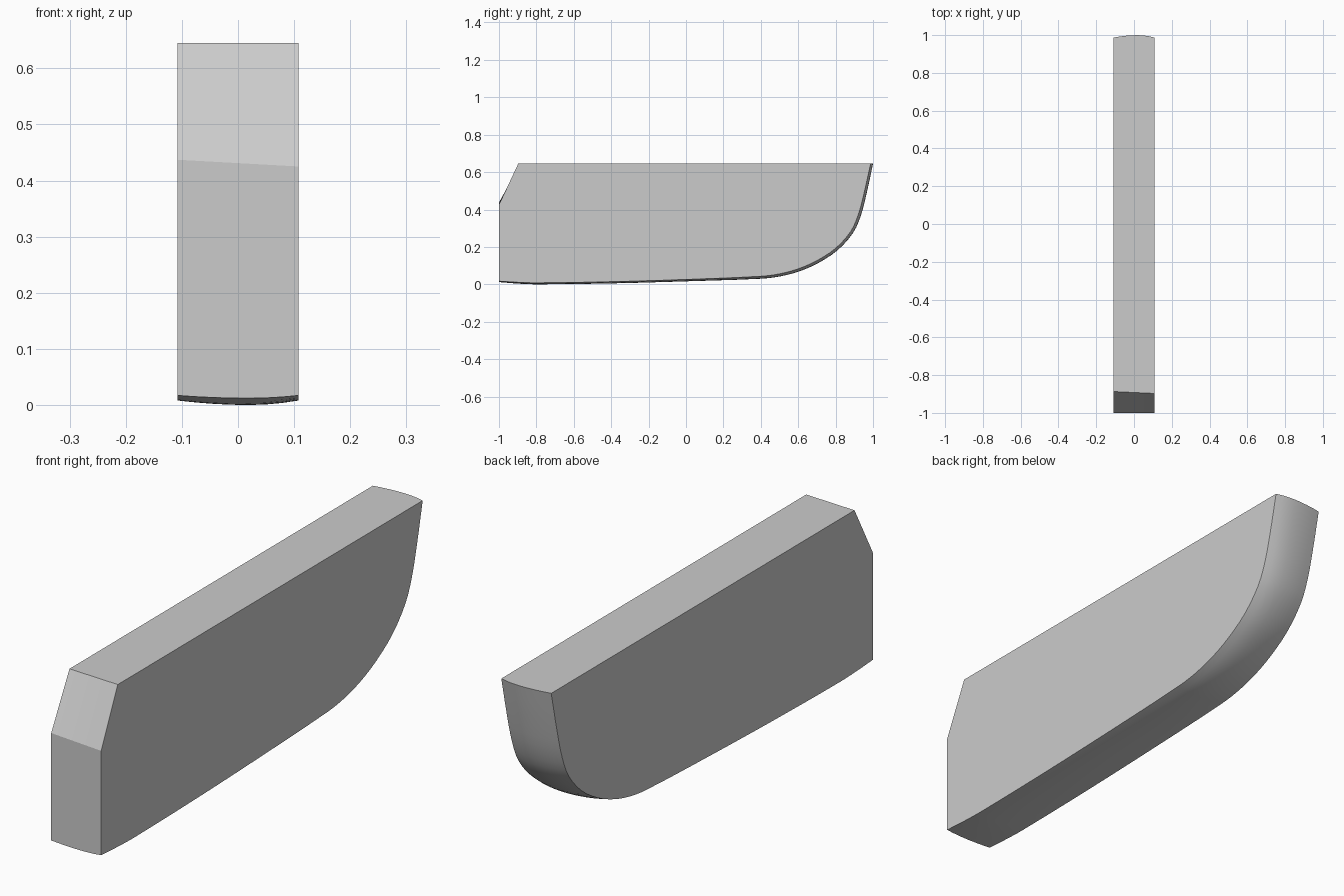
import bpy, bmesh
from mathutils import Vector

if "Cube" in bpy.data.objects:
    bpy.data.objects.remove(bpy.data.objects["Cube"])

HALF, TOP = 0.108, 0.645

# Edge curve of the rocker: (y, z, bulge at the centre line)
KEYS = [Vector(k) for k in [
    (-1, .017, .005), (-.9, .011, .007), (-.8, .008, .008), (-.4, .014, .009),
    (0, .026, .010), (.4, .043, .013), (.5, .056, .014), (.6, .083, .015),
    (.7, .127, .015), (.8, .193, .015), (.88, .282, .015), (.92, .37, .015),
    (.95, .48, .014), (.987, TOP, .013)]]


def smooth_curve(keys, steps):
    """Cubic Hermite curve through keys, with length-weighted tangents."""
    n = len(keys)
    tan = []
    for i in range(n):
        a, b = keys[max(i - 1, 0)], keys[min(i + 1, n - 1)]
        span = (keys[i] - a).length + (b - keys[i]).length
        tan.append((b - a) / span)
    out = []
    for i in range(n - 1):
        p, q = keys[i], keys[i + 1]
        d = (q - p).length
        for s in range(steps):
            t = s / steps
            out.append(p * (2*t**3 - 3*t*t + 1) + q * (3*t*t - 2*t**3)
                       + tan[i] * d * (t**3 - 2*t*t + t) + tan[i+1] * d * (t**3 - t*t))
    out.append(keys[-1].copy())
    return out


curve = smooth_curve(KEYS, 3)


def section(x):
    """Closed side outline at x, bulged outward towards the middle."""
    u = (x - 0.02) / (HALF + (0.02 if x < 0.02 else -0.02))
    f = 1 - u * u
    pts = []
    for i, c in enumerate(curve):
        a, b = curve[max(i - 1, 0)], curve[min(i + 1, len(curve) - 1)]
        d = Vector((b.x - a.x, b.y - a.y)).normalized()
        y, z = c.x + d.y * c.z * f, c.y - d.x * c.z * f
        if i == 0:
            y = -1
        if i == len(curve) - 1:
            z = TOP
        pts.append((x, y, z))
    t = (x + HALF) / (2 * HALF)
    # Slightly skewed chamfer at the other end
    pts += [(x, -.887 - .010 * t, TOP), (x, -1, .437 - .012 * t)]
    return pts


bm = bmesh.new()
xs = [-HALF, -.075, -.04, -.01, .02, .05, .08, HALF]
rings = [[bm.verts.new(p) for p in section(x)] for x in xs]
for r, s in zip(rings, rings[1:]):
    for i in range(len(r)):
        j = (i + 1) % len(r)
        bm.faces.new((r[i], r[j], s[j], s[i]))
bm.faces.new(rings[0])
bm.faces.new(rings[-1])
bmesh.ops.recalc_face_normals(bm, faces=bm.faces)

mesh = bpy.data.meshes.new("curved_block")
bm.to_mesh(mesh)
bm.free()
block = bpy.data.objects.new("curved_block", mesh)
bpy.context.collection.objects.link(block)
bpy.context.view_layer.objects.active = block
block.select_set(True)
bpy.ops.object.shade_smooth_by_angle(angle=0.35)
